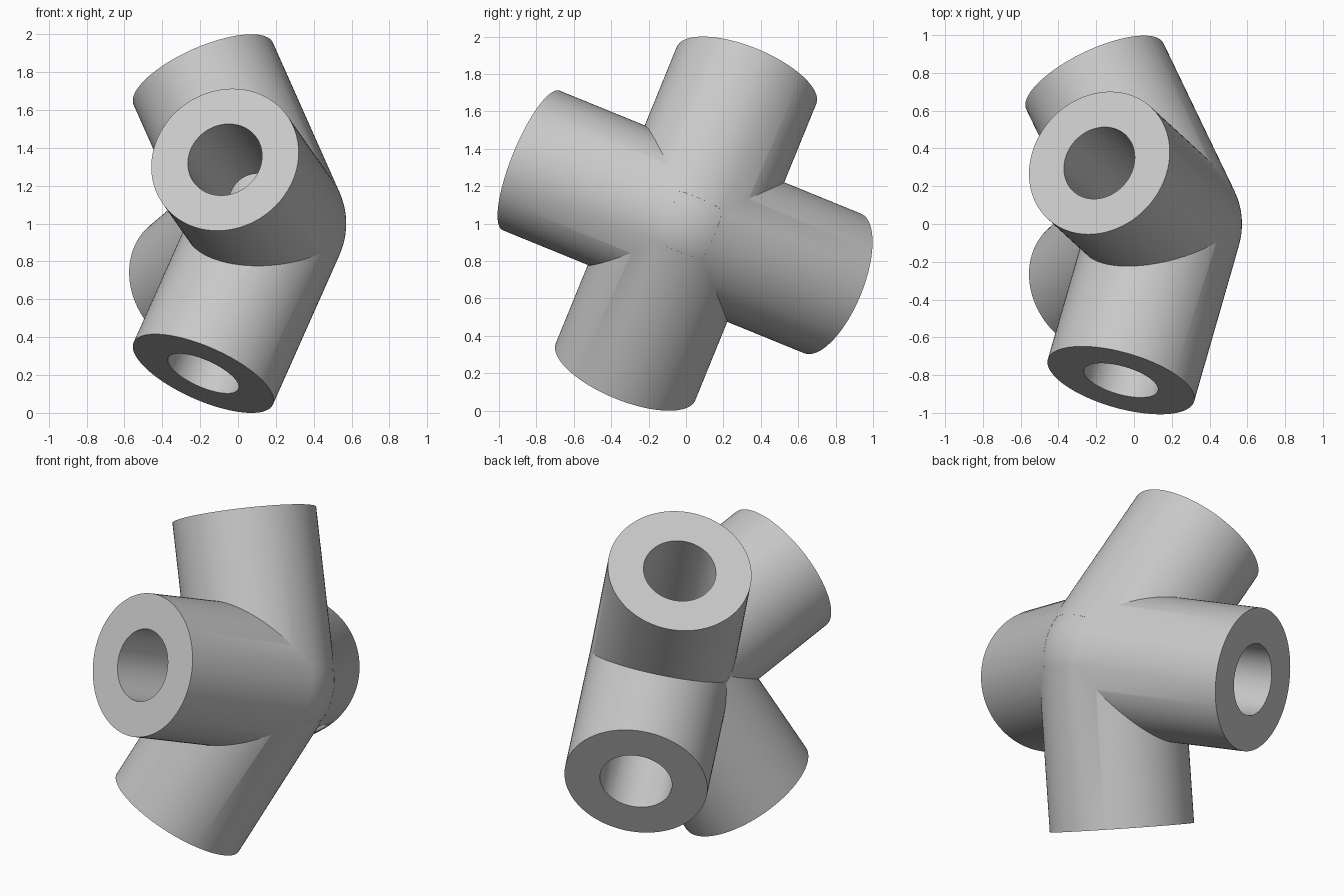
import bpy
from math import radians, sin, cos
from mathutils import Vector, Matrix

cube = bpy.data.objects.get("Cube")
if cube:
    bpy.data.objects.remove(cube)

HUB = Vector((0.169, 0.0, 1.0))
OUTER, BORE, LENGTH = 0.403, 0.203, 0.925
TILT = Matrix.Rotation(radians(-22.2), 3, 'X')


def leaning(axis, lean):
    """Direction along an axis, leaned toward -x, then tilted with the whole joint."""
    a = radians(lean)
    return TILT @ (Vector(axis) * cos(a) + Vector((-sin(a), 0, 0)))


ARMS = {
    "top_arm": leaning((0, 0, 1), 22.4),
    "bottom_arm": leaning((0, 0, -1), 22.4),
    "front_arm": leaning((0, -1, 0), 14.9),
    "back_arm": leaning((0, 1, 0), 24),
}


def tube(name, direction, radius, length):
    bpy.ops.mesh.primitive_cylinder_add(
        vertices=96, radius=radius, depth=length,
        location=HUB + direction * length / 2,
        rotation=direction.to_track_quat('Z', 'Y').to_euler())
    bpy.context.object.name = name
    return bpy.context.object


def ball(name, radius):
    bpy.ops.mesh.primitive_uv_sphere_add(
        segments=96, ring_count=48, radius=radius, location=HUB, rotation=(0.1, 0.2, 0.3))
    bpy.context.object.name = name
    return bpy.context.object


def combine(target, other, operation):
    mod = target.modifiers.new(operation.title(), 'BOOLEAN')
    mod.operation, mod.solver, mod.object = operation, 'EXACT', other
    bpy.context.view_layer.objects.active = target
    bpy.ops.object.modifier_apply(modifier=mod.name)
    bpy.data.objects.remove(other)


# Solid joint: rounded hub plus four round arms
joint = ball("pipe_joint", OUTER * 0.999)
for name, d in ARMS.items():
    combine(joint, tube(name, d, OUTER, LENGTH), 'UNION')

# Bores that meet in the middle
bores = ball("bore_cutter", BORE * 0.999)
bores.hide_render = True
for name, d in ARMS.items():
    combine(bores, tube(name + "_bore", d, BORE, LENGTH + 0.1), 'UNION')
combine(joint, bores, 'DIFFERENCE')

# Plain grey finish
grey = bpy.data.materials.new("light_grey")
grey.use_nodes = True
colour = (0.58, 0.58, 0.58, 1)
grey.diffuse_color = colour
grey.node_tree.nodes["Principled BSDF"].inputs["Base Color"].default_value = colour
joint.data.materials.clear()
joint.data.materials.append(grey)

bpy.ops.object.select_all(action='DESELECT')
joint.select_set(True)
bpy.context.view_layer.objects.active = joint
bpy.ops.object.shade_smooth_by_angle(angle=radians(25))
